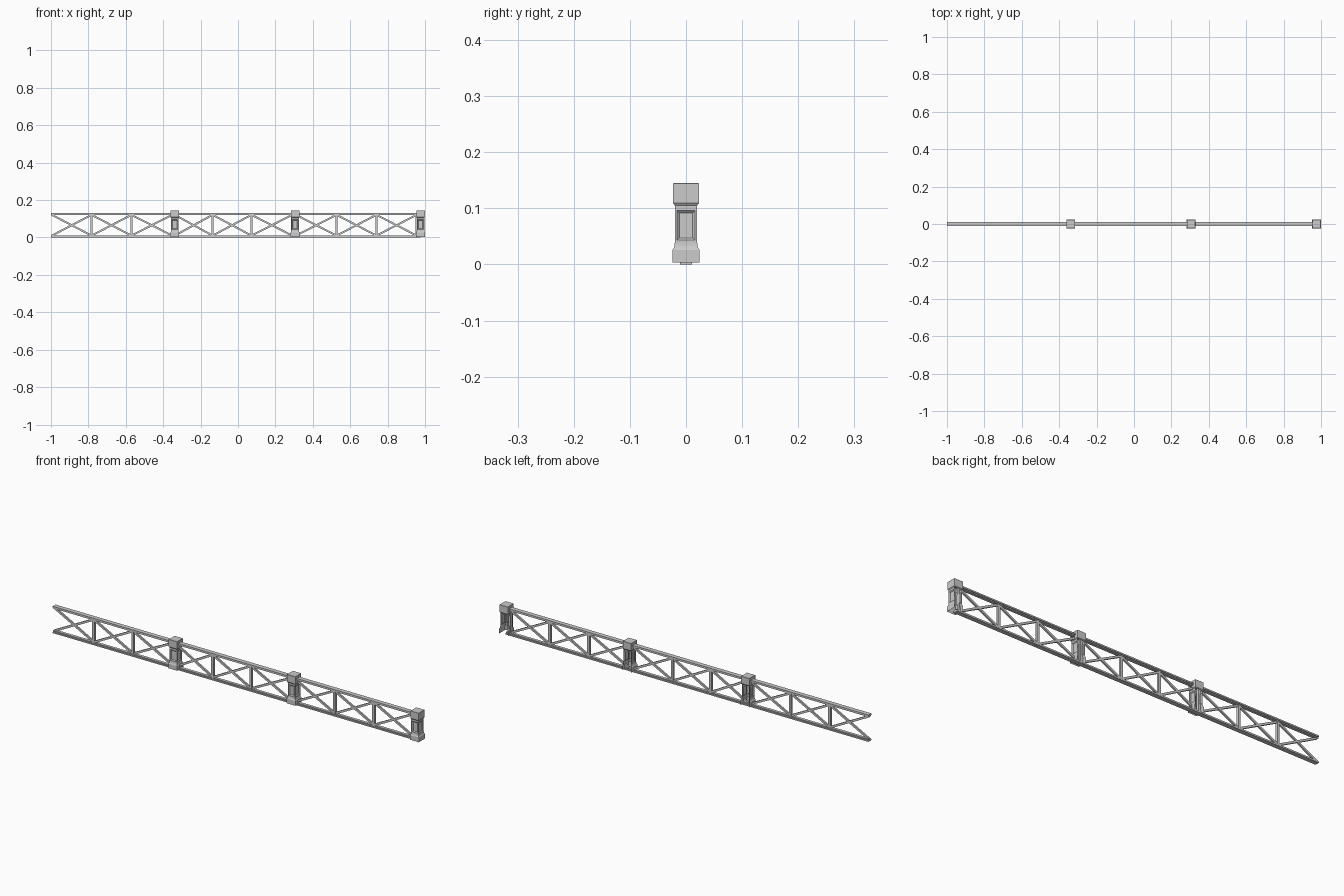
import bpy, bmesh
from math import atan2, hypot
from mathutils import Matrix

if "Cube" in bpy.data.objects:
    bpy.data.objects.remove(bpy.data.objects["Cube"])


def finish(name, bm):
    me = bpy.data.meshes.new(name)
    bm.to_mesh(me)
    bm.free()
    ob = bpy.data.objects.new(name, me)
    bpy.context.collection.objects.link(ob)
    return ob


def bar(name, a, b, thick, depth, y=0.0):
    """Rectangular bar between two (x, z) points."""
    dx, dz = b[0] - a[0], b[1] - a[1]
    bm = bmesh.new()
    bmesh.ops.create_cube(bm, size=1)
    bmesh.ops.scale(bm, vec=(hypot(dx, dz), depth, thick), verts=bm.verts)
    m = (Matrix.Translation(((a[0] + b[0]) / 2, y, (a[1] + b[1]) / 2))
         @ Matrix.Rotation(-atan2(dz, dx), 4, 'Y'))
    bmesh.ops.transform(bm, matrix=m, verts=bm.verts)
    return finish(name, bm)


def rail(name, profile, x0, x1):
    """Extrude a (y, z) section along x."""
    bm = bmesh.new()
    f = bm.faces.new([bm.verts.new((x0, y, z)) for y, z in profile])
    r = bmesh.ops.extrude_face_region(bm, geom=[f])
    vs = [g for g in r['geom'] if isinstance(g, bmesh.types.BMVert)]
    bmesh.ops.translate(bm, vec=(x1 - x0, 0, 0), verts=vs)
    bmesh.ops.recalc_face_normals(bm, faces=bm.faces)
    return finish(name, bm)


def post(name, x):
    """Open-backed square post: flared base, panelled shaft, cap."""
    rings = [(0.003, 0.0238), (0.026, 0.0238), (0.030, 0.0215), (0.034, 0.0205),
             (0.039, 0.0200), (0.100, 0.0200), (0.105, 0.0200), (0.109, 0.0228),
             (0.144, 0.0228), (0.145, 0.0220)]
    bm = bmesh.new()
    loops = [[bm.verts.new((x + sx * h, sy * h, z))
              for sx, sy in ((-1, -1), (1, -1), (1, 1), (-1, 1))] for z, h in rings]
    panels = []
    for i in range(len(rings) - 1):
        for k in range(4):
            if k == 2 and i < 6:      # back of base and shaft stays open
                continue
            n = (k + 1) % 4
            f = bm.faces.new((loops[i][k], loops[i][n], loops[i + 1][n], loops[i + 1][k]))
            if i == 4:
                panels.append(f)
    bm.faces.new(loops[-1])
    bm.normal_update()
    # recessed panels with sloping edges
    bmesh.ops.inset_individual(bm, faces=panels, thickness=0.006)
    bmesh.ops.inset_individual(bm, faces=panels, thickness=0.006, depth=-0.004)
    return finish(name, bm)


# handrail and bottom rail, stepped sections
top_z, low_z = 0.121, 0.010
rail("top_rail", [(-.007, .120), (.007, .120), (.007, .125), (.011, .125),
                  (.011, .132), (-.011, .132), (-.011, .125), (-.007, .125)], -1.0, 0.975)
rail("bottom_rail", [(-.011, 0), (.011, 0), (.011, .006), (.007, .006),
                     (.007, .011), (-.007, .011), (-.007, .006), (-.011, .006)], -1.0, 0.975)

# posts
for n, x in enumerate((-0.338, 0.305, 0.976)):
    post(f"post_{n}", x)

# three cross-braced bays before each post
for s, xs in enumerate(((-0.995, -0.783, -0.570, -0.352),
                        (-0.338, -0.136, 0.072, 0.290),
                        (0.310, 0.527, 0.740, 0.955))):
    for b in range(3):
        l, r = xs[b], xs[b + 1]
        bar(f"brace_up_{s}_{b}", (l, low_z), (r, top_z), 0.010, 0.008)
        bar(f"brace_down_{s}_{b}", (l, top_z), (r, low_z), 0.010, 0.0078)
        bar(f"upright_{s}_{b}", (r, low_z), (r, top_z), 0.012, 0.012)
